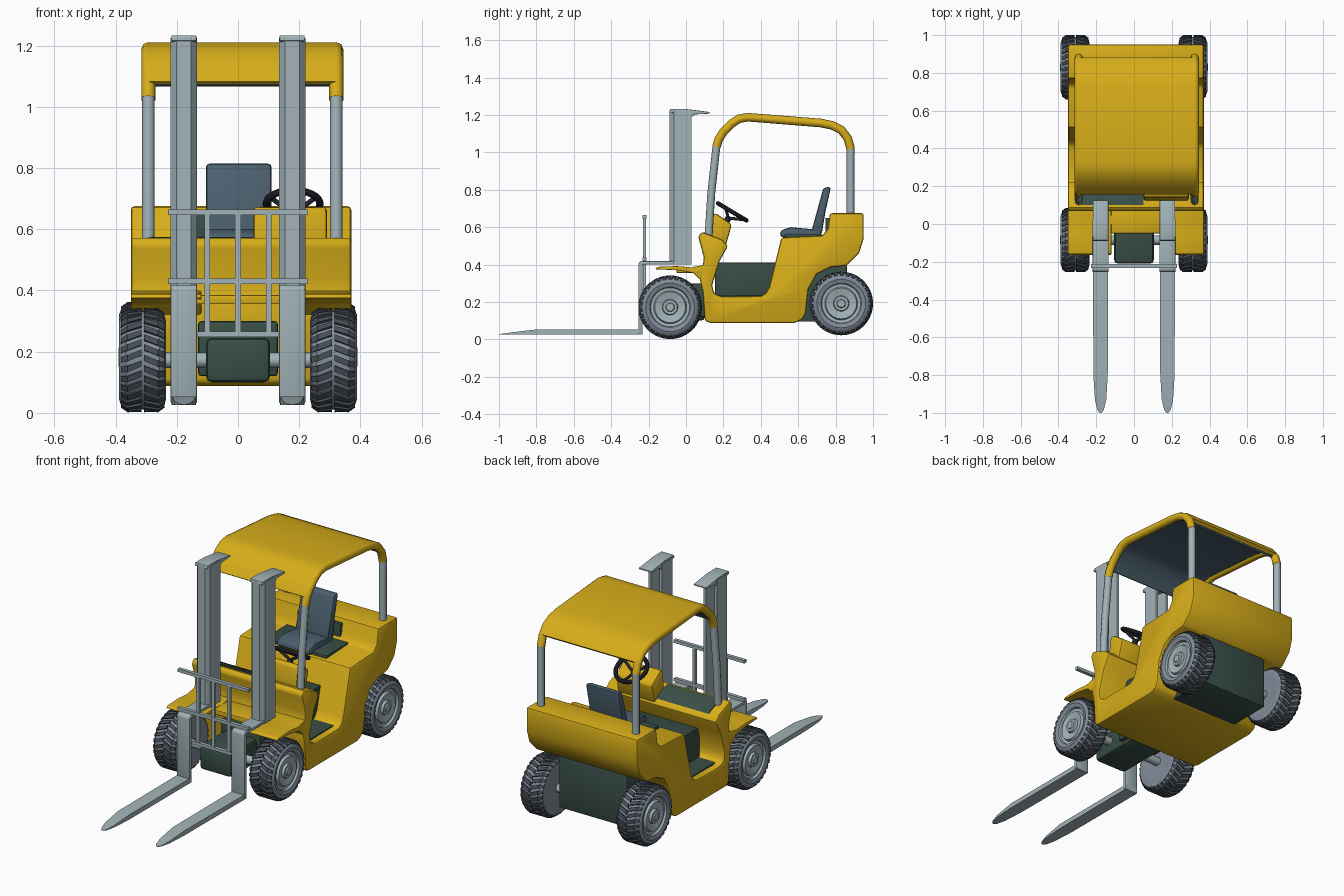
import bpy, bmesh, math
from mathutils import Vector

if "Cube" in bpy.data.objects:
    bpy.data.objects.remove(bpy.data.objects["Cube"])


def colour(name, rgb):
    m = bpy.data.materials.new(name)
    m.diffuse_color = (*rgb, 1)
    m.use_nodes = True
    m.node_tree.nodes["Principled BSDF"].inputs["Base Color"].default_value = m.diffuse_color
    return m


YELLOW = colour("yellow_paint", (0.68, 0.42, 0.01))
GREEN = colour("dark_green", (0.04, 0.075, 0.06))
STEEL = colour("steel", (0.36, 0.45, 0.48))
TYRE = colour("tyre_side", (0.22, 0.26, 0.32))
DARK = colour("dark_rubber", (0.06, 0.075, 0.09))
SEAT = colour("seat_vinyl", (0.07, 0.115, 0.155))
BLACK = colour("black_plastic", (0.02, 0.02, 0.03))
CX = 0.01   # cab centre line


def smooth(ob, mat):
    ob.data.materials.append(mat)
    bpy.ops.object.select_all(action='DESELECT')
    ob.select_set(True)
    bpy.context.view_layer.objects.active = ob
    bpy.ops.object.shade_smooth_by_angle(angle=math.radians(35))
    return ob


def solid(name, verts, faces, mat, bevel=0.0, segs=2):
    me = bpy.data.meshes.new(name)
    me.from_pydata(verts, [], faces)
    bm = bmesh.new()
    bm.from_mesh(me)
    bmesh.ops.remove_doubles(bm, verts=bm.verts, dist=1e-5)
    bmesh.ops.recalc_face_normals(bm, faces=bm.faces)
    if bevel:
        edges = [e for e in bm.edges if e.calc_face_angle(0) > math.radians(35)]
        bmesh.ops.bevel(bm, geom=edges, offset=bevel, segments=segs, profile=0.5,
                        affect='EDGES', clamp_overlap=True)
    bm.to_mesh(me)
    bm.free()
    ob = bpy.data.objects.new(name, me)
    bpy.context.collection.objects.link(ob)
    return smooth(ob, mat)


def prism(name, pts, lo, hi, mat, bevel=0.0, axis='x', segs=2):
    """Extrude a profile: (y, z) points along x, or (x, y) points along z."""
    n = len(pts)
    place = (lambda p, a: (a, p[0], p[1])) if axis == 'x' else (lambda p, a: (p[0], p[1], a))
    verts = [place(p, a) for a in (lo, hi) for p in pts]
    faces = [(i, (i + 1) % n, n + (i + 1) % n, n + i) for i in range(n)]
    faces += [tuple(range(n)), tuple(range(n, 2 * n))]
    return solid(name, verts, faces, mat, bevel, segs)


def box(name, x, y, z, mat, bevel=0.0):
    pts = [(y[0], z[0]), (y[1], z[0]), (y[1], z[1]), (y[0], z[1])]
    return prism(name, pts, x[0], x[1], mat, bevel)


def lathe(name, prof, centre, side, mat, n=40):
    """Spin (x, radius) points around the x axis."""
    verts, faces, m = [], [], len(prof)
    for k in range(n):
        a = 2 * math.pi * k / n
        verts += [(centre[0] + side * x, centre[1] + r * math.cos(a), centre[2] + r * math.sin(a))
                  for x, r in prof]
        faces += [(k * m + i, k * m + i + 1, (k + 1) % n * m + i + 1, (k + 1) % n * m + i)
                  for i in range(m - 1)]
    return solid(name, verts, faces, mat)


def tube(name, pts, r, mat):
    cu = bpy.data.curves.new(name, 'CURVE')
    cu.dimensions, cu.bevel_depth, cu.bevel_resolution, cu.use_fill_caps = '3D', r, 2, True
    sp = cu.splines.new('POLY')
    sp.points.add(len(pts) - 1)
    for p, c in zip(sp.points, pts):
        p.co = (*c, 1)
    ob = bpy.data.objects.new(name, cu)
    bpy.context.collection.objects.link(ob)
    cu.materials.append(mat)
    return ob


# Body: side profile with step-through footwell, wheel arches and rear counterweight
body = [(.10, .10), (.13, .088), (.58, .088), (.62, .105), (.64, .14), (.655, .27), (.70, .35), (.77, .385),
        (.86, .395), (.925, .46), (.95, .54), (.95, .675), (.77, .675), (.757, .59), (.73, .555),
        (.51, .545), (.445, .28), (.425, .245), (.40, .232), (.19, .23), (.15, .245), (.14, .29),
        (.18, .42), (.225, .50), (.19, .535), (.085, .575), (.065, .55), (.095, .44), (.09, .39),
        (.07, .34), (.09, .25)]
prism("body", body, CX - .36, CX + .36, YELLOW, .012)
# Dashboard hump on the driver's side
prism("dashboard", [(.14, .665), (.16, .675), (.245, .615), (.21, .49), (.12, .53)], .05, .29, YELLOW, .015)
prism("cowl_panel", [(.10, .574), (.185, .543), (.215, .507), (.20, .50), (.10, .55)], -.29, .05, GREEN)
# Front fenders
fender = [(-.165, .375), (-.155, .388), (-.05, .392), (.03, .385), (.10, .40), (.10, .35), (.075, .32),
          (.04, .355), (-.05, .37)]
for s, side in ((-1, "left"), (1, "right")):
    a, b = sorted((CX + s * .13, CX + s * .36))
    prism(side + "_fender", fender, a, b, YELLOW, .004)
box("fender_bridge", (-.14, .15), (-.05, .1), (.355, .385), YELLOW, .005)

# Chassis, engine tunnel and interior panels
box("front_axle_housing", (-.105, .105), (-.21, .10), (.10, .245), GREEN, .02)
box("front_bulkhead", (-.13, .13), (.02, .11), (.12, .30), GREEN, .01)
box("rear_chassis", (-.22, .22), (.60, .86), (.095, .40), GREEN, .006)
box("engine_tunnel", (-.2, .2), (.155, .50), (.22, .41), GREEN, .006)
box("floor_mat", (-.31, .33), (.17, .42), (.225, .238), GREEN)
box("seat_deck_panel", (-.2, .2), (.53, .76), (.54, .562), GREEN, .004)
box("seat_back_panel", (-.14, .14), (.745, .775), (.55, .65), GREEN, .004)
for y, z, end in ((-.085, .172, "front"), (.83, .192, "rear")):
    tube(end + "_axle", [(-.3, y, z), (.3, y, z)], .025, STEEL)

# Wheels: tyre, rim and chevron tread
tyre = [(-.068, 0), (-.068, .09), (-.075, .13), (-.07, .15), (-.055, .161), (.055, .161), (.07, .15),
        (.077, .13), (.07, .108)]
rim = [(.07, .108), (.058, .104), (.056, .088), (.07, .082), (.064, .056), (.06, .042), (.074, .038),
       (.074, .024), (.08, .02), (.08, 0)]


def tread(name, c):
    verts, faces, n = [], [], 30
    for k in range(n):
        for s in (-1, 1):
            a0 = 2 * math.pi * (k + (s > 0) * .5) / n
            i = len(verts)
            for x, shift, top in ((.004, 0, .17), (.05, .11, .17), (.071, .14, .155)):
                for r, w in ((.145, 0), (top, 0), (top, .12), (.145, .12)):
                    a = a0 + shift + w
                    verts.append((c[0] + s * x, c[1] + r * math.cos(a), c[2] + r * math.sin(a)))
            for j in (0, 4):
                faces += [(i + j + q, i + j + (q + 1) % 4, i + j + 4 + (q + 1) % 4, i + j + 4 + q)
                          for q in range(4)]
            faces += [(i, i + 1, i + 2, i + 3), (i + 8, i + 9, i + 10, i + 11)]
    return solid(name, verts, faces, DARK)


for y, z, end in ((-.085, .172, "front"), (.83, .192, "rear")):
    for s, side in ((-1, "left"), (1, "right")):
        c, tag = (s * .311, y, z), end + "_" + side
        lathe(tag + "_tyre", tyre, c, s, TYRE)
        lathe(tag + "_rim", rim, c, s, STEEL)
        tread(tag + "_tread", c)

# Overhead guard: grey posts, yellow bent rails and roof sheet
rail = [(.163, 1.03), (.175, 1.07), (.20, 1.11), (.245, 1.155), (.285, 1.18), (.33, 1.188), (.72, 1.157),
        (.78, 1.145), (.83, 1.12), (.865, 1.075), (.88, 1.02)]
for s, side in ((-1, "left"), (1, "right")):
    x = CX + .004 + s * .307
    tube(side + "_roof_rail", [(x, y, z) for y, z in rail], .023, YELLOW)
    tube(side + "_front_post", [(x, .12, .54), (x, .135, .78), (x, .163, 1.035)], .021, STEEL)
    tube(side + "_rear_post", [(x, .88, .65), (x, .88, 1.025)], .021, STEEL)


def offset(pts, d):
    out = []
    for i, p in enumerate(pts):
        t = (Vector(pts[min(i + 1, len(pts) - 1)]) - Vector(pts[max(i - 1, 0)])).normalized()
        out.append((p[0] - t.y * d, p[1] + t.x * d))
    return out


sheet = rail[1:-1]
prism("roof_sheet", offset(sheet, .022) + offset(sheet, .004)[::-1], CX - .305, CX + .313, YELLOW)
prism("roof_lining", offset(sheet, .003) + offset(sheet, -.008)[::-1], CX - .30, CX + .308, SEAT)

# Seat
prism("seat_cushion", [(.50, .555), (.51, .585), (.56, .60), (.72, .585), (.72, .545), (.52, .545)],
      -.105, .11, SEAT, .012)
prism("seat_back", [(.67, .575), (.735, .812), (.775, .815), (.745, .68), (.725, .56)], -.105, .11, SEAT, .012)

# Steering wheel and column
hub = Vector((.18, .247, .682))
bpy.ops.mesh.primitive_torus_add(location=hub, rotation=(math.radians(-31), 0, 0), major_radius=.088,
                                 minor_radius=.012, major_segments=32, minor_segments=10)
bpy.context.object.name = "steering_wheel"
smooth(bpy.context.object, BLACK)
low = hub + Vector((0, -.02, -.033))
tube("steering_column", [low, (.18, .18, .57)], .017, BLACK)
for k in range(3):
    a = math.radians(90 + 120 * k)
    tip = hub + Vector((math.cos(a), math.sin(a) * .857, -math.sin(a) * .515)) * .085
    tube("steering_spoke", [low, tip], .008, BLACK)

# Masts, caps, carriage plates and forks
channel = [(-.043, .03), (-.043, -.065), (-.024, -.088), (.024, -.088), (.043, -.065), (.043, .03),
           (.028, .03), (.028, -.05), (-.028, -.05), (-.028, .03)]
cap = [(-.09, 1.215), (-.085, 1.233), (.0, 1.232), (.125, 1.216), (.125, 1.207), (.05, 1.203), (.03, 1.19)]
shank = [(-.255, .03), (-.255, .405), (-.245, .418), (.03, .418), (.03, .40), (-.232, .40), (-.232, .03)]
for s, side in ((-1, "left"), (1, "right")):
    x = s * .177
    prism(side + "_mast", [(x + p, q) for p, q in channel], .40, 1.225, STEEL, axis='z')
    prism(side + "_mast_cap", cap, x - .041, x + .041, STEEL, .003)
    prism(side + "_fork_shank", shank, x - .043, x + .043, STEEL, .006)
    rows = [(-.232, .04, .053), (-.80, .038, .053), (-.93, .03, .038), (-.985, .017, .03), (-1., .005, .028)]
    verts = [(x + sx * w, y, z) for y, w, t in rows for sx, z in ((-1, .025), (1, .025), (1, t), (-1, t))]
    faces = [(4 * i + q, 4 * i + (q + 1) % 4, 4 * i + 4 + (q + 1) % 4, 4 * i + 4 + q)
             for i in range(4) for q in range(4)] + [(0, 1, 2, 3), (16, 17, 18, 19)]
    solid(side + "_fork", verts, faces, STEEL)

# Load backrest grid
for z, w in ((.655, .228), (.43, .228), (.257, .14)):
    box("backrest_rail", (-w, w), (-.232, -.212), (z - .009, z + .009), STEEL)
for x in (-.1, 0, .1):
    box("backrest_bar", (x - .009, x + .009), (-.23, -.214), (.25, .66), STEEL)
